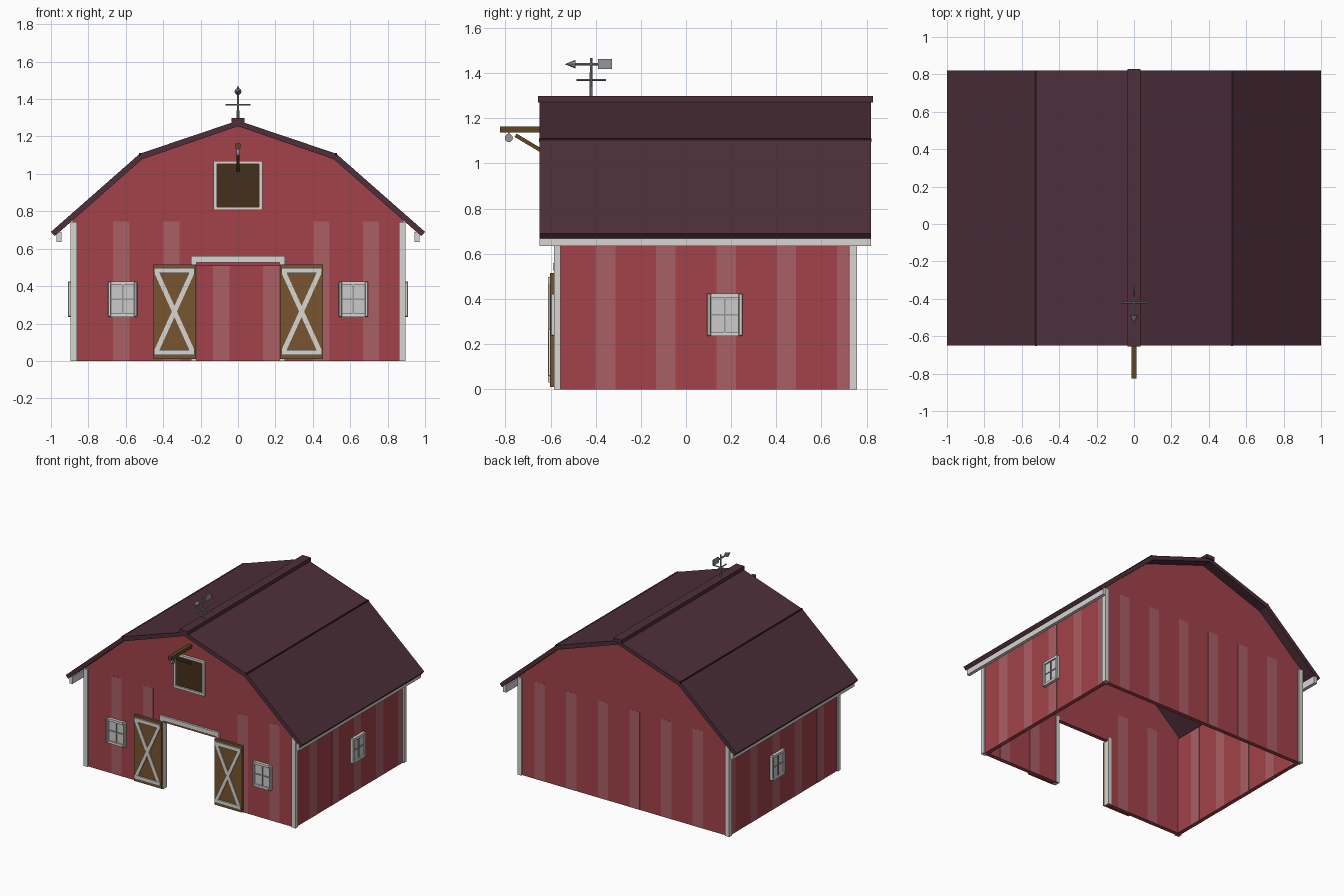
import bpy, bmesh, math
from mathutils import Vector, Matrix

if "Cube" in bpy.data.objects:
    bpy.data.objects.remove(bpy.data.objects["Cube"])


def mat(name, rgb):
    m = bpy.data.materials.new(name)
    m.diffuse_color = (*rgb, 1)
    m.use_nodes = True
    m.node_tree.nodes["Principled BSDF"].inputs["Base Color"].default_value = m.diffuse_color
    return m


RED = mat("barn_red", (0.36, 0.055, 0.068))
PALE = mat("pale_plank", (0.40, 0.115, 0.13))
ROOF = mat("roof", (0.075, 0.028, 0.042))
SEAM = mat("roof_seam", (0.025, 0.012, 0.018))
WOOD = mat("wood", (0.19, 0.09, 0.03))
BEAM = mat("beam_wood", (0.12, 0.06, 0.015))
DARK = mat("loft_wood", (0.06, 0.03, 0.012))
TRIM = mat("trim", (0.68, 0.67, 0.64))
GLASS = mat("pane", (0.55, 0.56, 0.56))
METAL = mat("metal", (0.3, 0.31, 0.32))


def finish(name, bm, m):
    bmesh.ops.recalc_face_normals(bm, faces=bm.faces)
    me = bpy.data.meshes.new(name)
    bm.to_mesh(me)
    bm.free()
    ob = bpy.data.objects.new(name, me)
    bpy.context.collection.objects.link(ob)
    me.materials.append(m)
    return ob


def box(name, x, y, z, m, bevel=0):
    bm = bmesh.new()
    bmesh.ops.create_cube(bm, size=1)
    for v in bm.verts:
        v.co = Vector(a + (b - a) * (c + 0.5) for (a, b), c in zip((x, y, z), v.co))
    if bevel:
        bmesh.ops.bevel(bm, geom=bm.edges[:], offset=bevel, segments=1, affect='EDGES')
    return finish(name, bm, m)


def prism(name, pts, y0, y1, m):
    """Extrude an x-z outline along y."""
    bm = bmesh.new()
    f = bm.faces.new([bm.verts.new((x, y0, z)) for x, z in pts])
    r = bmesh.ops.extrude_face_region(bm, geom=[f])
    vs = [g for g in r["geom"] if isinstance(g, bmesh.types.BMVert)]
    bmesh.ops.translate(bm, verts=vs, vec=(0, y1 - y0, 0))
    return finish(name, bm, m)


def bar(name, a, b, w, t, m):
    """Box from a to b, w wide in the y-z / x-z plane, t thick across it."""
    a, b = Vector(a), Vector(b)
    d = b - a
    side = Vector((0, 1, 0)) if abs(d.y) < 1e-6 else Vector((1, 0, 0))
    d.normalize()
    rot = Matrix((d.cross(side), side, d)).transposed().to_4x4()
    bm = bmesh.new()
    bmesh.ops.create_cube(bm, size=1, matrix=Matrix.Translation((a + b) / 2) @ rot
                          @ Matrix.Diagonal((w, t, (b - a).length, 1)))
    return finish(name, bm, m)


def rod(name, a, b, r1, r2, m, n=12):
    a, b = Vector(a), Vector(b)
    d = b - a
    bm = bmesh.new()
    bmesh.ops.create_cone(bm, cap_ends=True, segments=n, radius1=r1, radius2=r2, depth=d.length,
                          matrix=Matrix.Translation((a + b) / 2)
                          @ d.to_track_quat('Z', 'Y').to_matrix().to_4x4())
    return finish(name, bm, m)


def mirrored(pts):
    return pts + [(-x, z) for x, z in reversed(pts) if x]


# Walls: hollow shell, gable ends, front cut for the doorway
X, Y0, Y1, T, EAVE = 0.885, -0.575, 0.747, 0.03, 0.752
gable = [(X, 0), (X, EAVE), (0.51, 1.083), (0, 1.258)]
prism("back_wall", mirrored(gable), Y1 - T, Y1, RED)
prism("front_wall", mirrored([(0.225, 0.507), (0.225, 0)] + gable), Y0, Y0 + T, RED)
for s in (-1, 1):
    box("side_wall", sorted((s * (X - T), s * X)), (Y0 + T, Y1 - T), (0, EAVE), RED)

# Pale planks, flush on both faces of the walls
e = 0.001
for k in range(6):
    a = -0.667 + k * 0.267
    b = a + 0.087
    box("back_plank", (a, b), (Y1 - T - e, Y1 + e), (0, 0.745), PALE)
    if k not in (2, 3):
        box("front_plank", (a, b), (Y0 - e, Y0 + T + e), (0, 0.745), PALE)
    if k:
        for s in (-1, 1):
            box("side_plank", sorted((s * (X - T - e), s * (X + e))),
                (a, min(b, 0.72)), (0, 0.745), PALE)

# Roof with seams, ridge cap and fascia
outer = [(1.0, 0.69), (0.525, 1.108), (0, 1.285)]
inner = [(0.98, 0.667), (0.513, 1.078), (0, 1.255)]
prism("roof", outer + [(-x, z) for x, z in outer[1::-1]]
      + [(-x, z) for x, z in inner] + inner[1::-1], -0.65, 0.82, ROOF)
box("ridge_cap", (-0.035, 0.035), (-0.656, 0.828), (1.27, 1.3), ROOF)
for s in (-1, 1):
    box("roof_seam", sorted((s * 0.518, s * 0.53)), (-0.651, 0.821), (1.096, 1.111), SEAM)
    box("eave_fascia", sorted((s * 0.945, s * 0.97)), (-0.65, 0.82), (0.635, 0.69), TRIM)
    # Corner boards
    xs = sorted((s * 0.86, s * 0.895))
    box("front_corner_board", xs, (-0.585, -0.555), (0, 0.743), TRIM)
    box("back_corner_board", xs, (0.722, 0.757), (0, 0.743), TRIM)

# Doorway frame and the two open sliding doors
box("door_lintel", (-0.25, 0.25), (-0.59, Y0 + 0.005), (0.525, 0.56), TRIM)
for s in (-1, 1):
    box("door_jamb", sorted((s * 0.222, s * 0.25)), (-0.585, -0.54), (0, 0.53), TRIM)
    c = s * 0.34
    box("door", (c - 0.115, c + 0.115), (-0.603, -0.585), (0.01, 0.515), WOOD)
    for z in (0.045, 0.483):
        box("door_rail", (c - 0.108, c + 0.108), (-0.612, -0.6), (z - 0.014, z + 0.014), TRIM)
    for d in (-1, 1):
        bar("door_brace", (c - d * 0.095, -0.605, 0.055), (c + d * 0.095, -0.605, 0.473),
            0.025, 0.011 + d * 0.001, TRIM)


def window(prefix, place):
    """Window built facing -y around the origin, then placed by a matrix."""
    w, h, f = 0.079, 0.094, 0.018
    parts = [box(prefix + "_pane", (-w + f, w - f), (-0.012, 0.005), (-h + f, h - f), GLASS),
             box(prefix + "_mullion", (-0.004, 0.004), (-0.018, 0), (-h + f, h - f), METAL),
             box(prefix + "_rail", (-w + f, w - f), (-0.017, 0), (-0.004, 0.004), METAL)]
    for s in (-1, 1):
        parts += [box(prefix + "_stile", sorted((s * (w - f), s * w)), (-0.025, 0.005), (-h, h), TRIM, 0.004),
                  box(prefix + "_edge", (-w + f, w - f), (-0.023, 0.005), sorted((s * (h - f), s * h)), TRIM)]
    for p in parts:
        p.data.transform(place)


# Windows: two in front, one on each side
for s in (-1, 1):
    window("front_window", Matrix.Translation((s * 0.617, Y0, 0.33)))
    window("side_window", Matrix.Translation((s * X, 0.172, 0.33)) @ Matrix.Rotation(s * math.pi / 2, 4, 'Z'))

# Loft hatch
box("loft_hatch", (-0.115, 0.115), (-0.581, Y0 + 0.005), (0.82, 1.057), DARK)
for s in (-1, 1):
    box("hatch_stile", sorted((s * 0.113, s * 0.13)), (-0.595, Y0 + 0.005), (0.807, 1.07), TRIM)
    z = 0.9385 + s * 0.123
    box("hatch_rail", (-0.113, 0.113), (-0.594, Y0 + 0.005), (z - 0.0085, z + 0.0085), TRIM)

# Hoist beam, brace and pulley
box("hoist_beam", (-0.013, 0.013), (-0.825, Y0), (1.137, 1.163), BEAM)
bar("hoist_brace", (0, -0.755, 1.125), (0, Y0, 1.018), 0.017, 0.016, BEAM)
rod("hoist_pulley", (-0.007, -0.785, 1.113), (0.007, -0.785, 1.113), 0.018, 0.018, METAL, 16)
box("pulley_hanger", (-0.009, 0.009), (-0.788, -0.782), (1.11, 1.14), METAL)

# Weathervane
V = -0.42
rod("vane_pole", (0, V, 1.28), (0, V, 1.468), 0.007, 0.006, METAL, 8)
rod("vane_bar_x", (-0.066, V, 1.37), (0.066, V, 1.37), 0.0045, 0.0045, METAL, 8)
rod("vane_bar_y", (0, V - 0.066, 1.37), (0, V + 0.066, 1.37), 0.0045, 0.0045, METAL, 8)
rod("vane_shaft", (0, -0.5, 1.44), (0, -0.385, 1.44), 0.006, 0.006, METAL, 8)
rod("vane_head", (0, -0.49, 1.44), (0, -0.537, 1.44), 0.019, 0, METAL, 8)
box("vane_tail", (-0.004, 0.004), (-0.39, -0.328), (1.419, 1.462), METAL)
